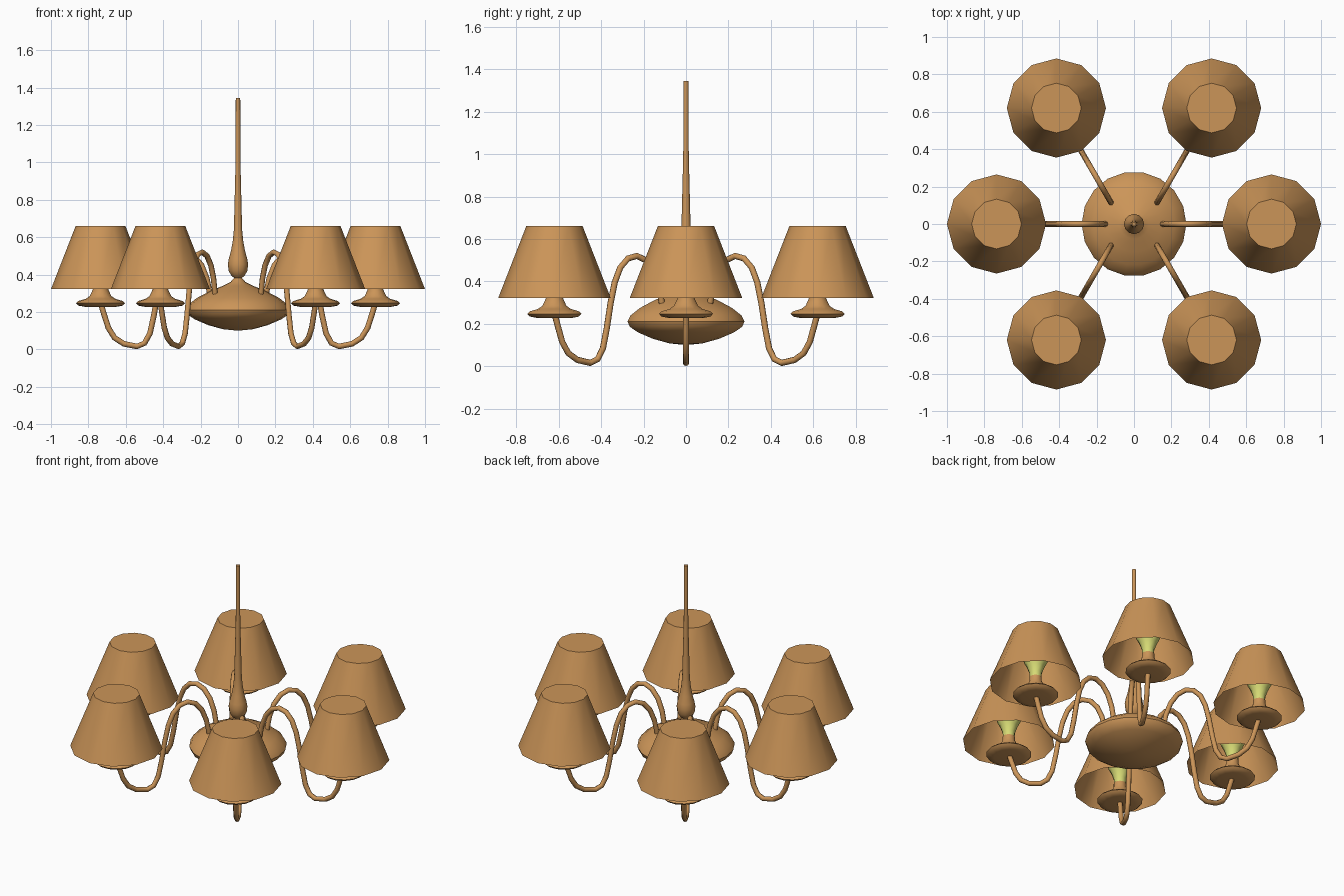
import bpy, bmesh, math
from mathutils import Vector

if "Cube" in bpy.data.objects:
    bpy.data.objects.remove(bpy.data.objects["Cube"])


def material(name, rgb):
    m = bpy.data.materials.new(name)
    m.diffuse_color = (*rgb, 1)
    m.use_nodes = True
    m.node_tree.nodes["Principled BSDF"].inputs["Base Color"].default_value = m.diffuse_color
    return m


BRONZE = material("warm bronze", (0.60, 0.30, 0.098))
GLOW = material("pale yellow bulb", (0.68, 0.71, 0.18))


def finish(bm, name, mat, angle=40):
    bmesh.ops.remove_doubles(bm, verts=bm.verts, dist=1e-5)
    bmesh.ops.recalc_face_normals(bm, faces=bm.faces)
    me = bpy.data.meshes.new(name)
    bm.to_mesh(me)
    bm.free()
    me.materials.append(mat)
    ob = bpy.data.objects.new(name, me)
    bpy.context.collection.objects.link(ob)
    bpy.ops.object.select_all(action='DESELECT')
    ob.select_set(True)
    bpy.context.view_layer.objects.active = ob
    bpy.ops.object.shade_smooth_by_angle(angle=math.radians(angle))
    return ob


def lathe(name, profile, sides, mat, centre=(0, 0), angle=40):
    """Spin (radius, height) points around a vertical axis."""
    bm = bmesh.new()
    rings = []
    for r, z in profile:
        rings.append([bm.verts.new((centre[0] + r * math.cos(math.tau * i / sides),
                                    centre[1] + r * math.sin(math.tau * i / sides), z))
                      for i in range(sides if r > 0 else 1)])
    for a, b in zip(rings, rings[1:]):
        for i in range(sides):
            j = (i + 1) % sides
            quad = [a[i % len(a)], a[j % len(a)], b[j % len(b)], b[i % len(b)]]
            bm.faces.new(list(dict.fromkeys(quad)))
    return finish(bm, name, mat, angle)


def tube(name, points, side, radius, sides, mat):
    """Sweep a round section along a path lying in a vertical plane."""
    bm = bmesh.new()
    rings = []
    for k, p in enumerate(points):
        t = (points[min(k + 1, len(points) - 1)] - points[max(k - 1, 0)]).normalized()
        n = t.cross(side).normalized()
        rings.append([bm.verts.new(p + radius * (math.cos(math.tau * i / sides) * side
                                                 + math.sin(math.tau * i / sides) * n))
                      for i in range(sides)])
    for a, b in zip(rings, rings[1:]):
        for i in range(sides):
            j = (i + 1) % sides
            bm.faces.new((a[i], a[j], b[j], b[i]))
    bm.faces.new(rings[0])
    bm.faces.new(rings[-1])
    return finish(bm, name, mat, 50)


# Central bowl
lathe("bowl", [(0, .10), (.08, .108), (.16, .13), (.23, .16), (.27, .187), (.28, .212),
               (.265, .24), (.22, .275), (.15, .312), (.08, .34), (.04, .36),
               (.018, .385)], 18, BRONZE)

# Baluster and hanging rod
lathe("hanging_rod", [(.018, .38), (.036, .395), (.05, .42), (.054, .455), (.049, .485),
                      (.037, .53), (.028, .58), (.022, .64), (.018, .80),
                      (.013, 1.0), (.012, 1.345), (0, 1.345)], 12, BRONZE)

# Arm path: (distance inwards from lamp centre, height)
ARM = [(0.0, .25), (.018, .19), (.042, .115), (.075, .062), (.125, .030), (.195, .016),
       (.235, .033), (.264, .085), (.285, .18), (.306, .30), (.328, .395), (.358, .465),
       (.40, .508), (.448, .520), (.498, .500), (.54, .45), (.568, .38), (.586, .29)]

# Six lamps, each with arm, dish, socket, bulb and shade
for n in range(6):
    a = math.radians(60 * n)
    d = Vector((math.cos(a), math.sin(a), 0))
    sx = 1 if d.x > 0 else -1
    c = d * 0.71 + Vector((0.06 * sx, 0, 0)) if n % 3 else d * 0.735
    if n % 3:
        c = Vector((0.415 * sx, 0.62 * (1 if d.y > 0 else -1), 0))
    xy = (c.x, c.y)
    side = Vector((-d.y, d.x, 0))
    path = [c - d * s + Vector((0, 0, z)) for s, z in ARM]
    tube(f"arm_{n + 1}", path, side, 0.015, 8, BRONZE)
    lathe(f"drip_dish_{n + 1}",
          [(0, .228), (.085, .228), (.118, .234), (.131, .247), (.118, .259), (.08, .270),
           (.058, .285), (.046, .31), (.036, .335), (.036, .36), (0, .36)],
          14, BRONZE, xy)
    lathe(f"bulb_{n + 1}",
          [(0, .355), (.033, .355), (.036, .39), (.050, .43), (.070, .47), (.080, .51),
           (.074, .55), (.048, .585), (0, .60)], 12, GLOW, xy)
    lathe(f"shade_{n + 1}", [(.265, .322), (.133, .66), (0, .66)], 12, BRONZE, xy)
